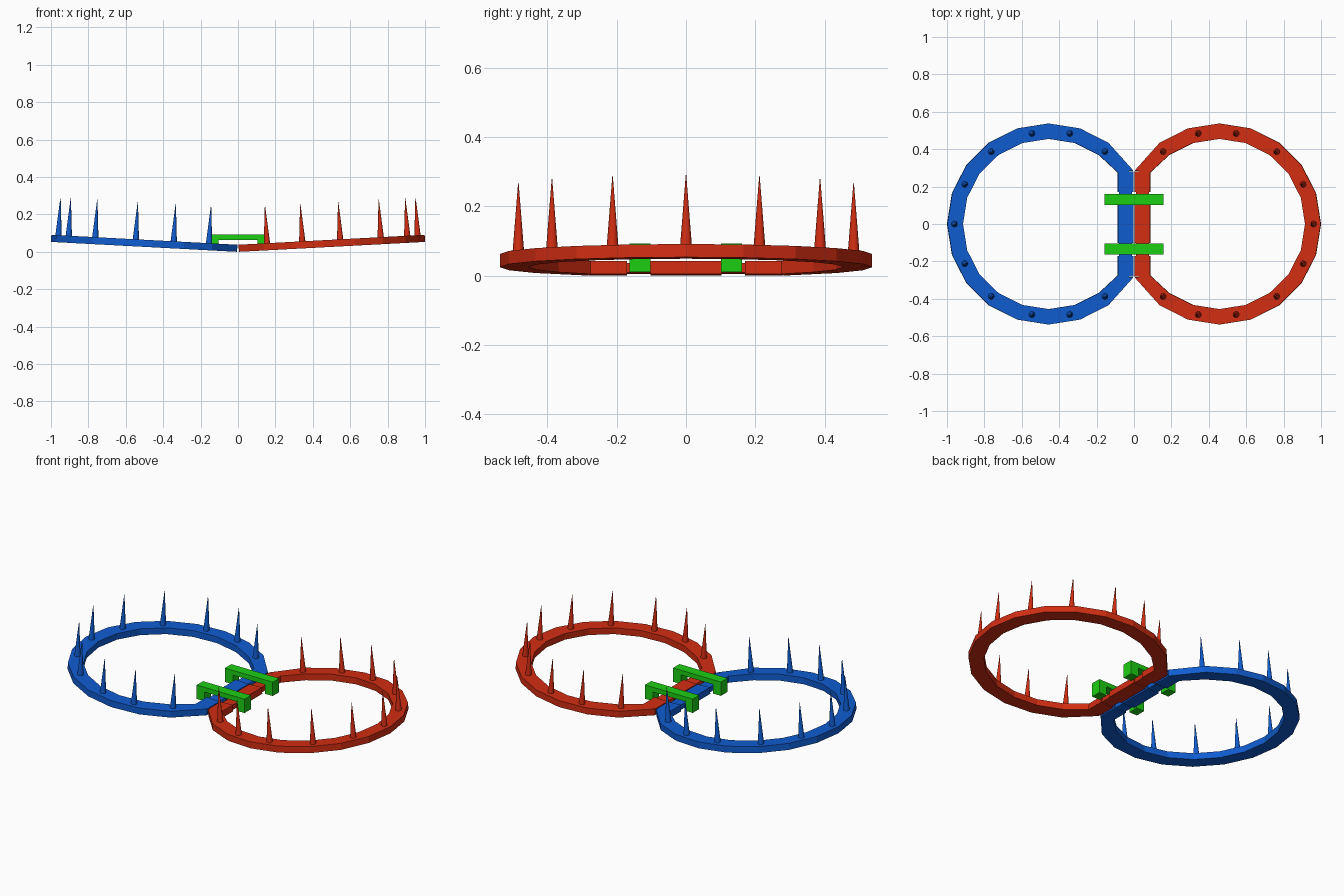
import bpy, bmesh, math
from mathutils import Matrix, Vector

cube = bpy.data.objects.get("Cube")
if cube:
    bpy.data.objects.remove(cube, do_unlink=True)


def material(name, rgb):
    m = bpy.data.materials.new(name)
    m.use_nodes = True
    m.diffuse_color = (*rgb, 1)
    m.node_tree.nodes["Principled BSDF"].inputs["Base Color"].default_value = (*rgb, 1)
    return m


RED = material("red", (0.64, 0.026, 0.006))
BLUE = material("blue", (0.005, 0.11, 0.64))
GREEN = material("green", (0.012, 0.62, 0.007))

THICK = 0.038                                   # ring height
TILT = Matrix.Rotation(-math.radians(3.05), 4, 'Y')
MIRROR = Matrix.Scale(-1, 4, Vector((1, 0, 0)))


def finish(name, bm, mat, matrix=Matrix()):
    bm.transform(matrix)
    bmesh.ops.recalc_face_normals(bm, faces=bm.faces)
    me = bpy.data.meshes.new(name)
    bm.to_mesh(me)
    bm.free()
    me.materials.append(mat)
    ob = bpy.data.objects.new(name, me)
    bpy.context.collection.objects.link(ob)
    return ob


def add_box(bm, x0, x1, y0, y1, z0, z1):
    size = Matrix.Diagonal((x1 - x0, y1 - y0, z1 - z0, 1))
    mid = Matrix.Translation(((x0 + x1) / 2, (y0 + y1) / 2, (z0 + z1) / 2))
    bmesh.ops.create_cube(bm, size=1, matrix=mid @ size)


def ring(name, mat, matrix):
    """Open twenty-sided hoop whose two ends meet the straight bar."""
    bm = bmesh.new()
    angles = [math.radians(a) for a in range(-126, 127, 18)]

    def outline(rx, ry, end_x, end_y):
        pts = [(0.4585 + rx * math.cos(a), ry * math.sin(a)) for a in angles]
        return [(end_x, -end_y)] + pts + [(end_x, end_y)]

    outer = outline(0.543, 0.5375, 0.005, 0.285)
    inner = outline(0.459, 0.455, 0.088, 0.275)
    rows = []
    for o, i in zip(outer, inner):
        rows.append([bm.verts.new((*p, z)) for p, z in
                     ((o, 0), (o, THICK), (i, THICK), (i, 0))])
    for a, b in zip(rows, rows[1:]):
        for k in range(4):
            bm.faces.new((a[k], a[(k + 1) % 4], b[(k + 1) % 4], b[k]))
    bm.faces.new(rows[0])
    bm.faces.new(rows[-1])
    finish(name, bm, mat, matrix)


def bar(name, mat, matrix):
    """Straight side: three blocks with slimmer necks where the clips sit."""
    bm = bmesh.new()
    for y0, y1 in ((-0.282, -0.17), (-0.102, 0.102), (0.17, 0.282)):
        add_box(bm, 0.005, 0.088, y0, y1, 0, THICK)
    for y in (-0.136, 0.136):
        add_box(bm, 0.012, 0.081, y - 0.035, y + 0.035, 0.004, THICK - 0.006)
    finish(name, bm, mat, matrix)


def spikes(name, mat, matrix):
    """Eleven slender cones standing on the hoop."""
    bm = bmesh.new()
    half = [(0.157, 0.387), (0.346, 0.484), (0.549, 0.484), (0.766, 0.387), (0.908, 0.212)]
    spots = half + [(x, -y) for x, y in half] + [(0.963, 0)]
    for x, y in spots:
        bmesh.ops.create_cone(bm, cap_ends=True, segments=12, radius1=0.017, radius2=0.0008,
                              depth=0.204,
                              matrix=Matrix.Translation((x, y, THICK - 0.003 + 0.102)))
    ob = finish(name, bm, mat, matrix)
    bpy.ops.object.select_all(action='DESELECT')
    ob.select_set(True)
    bpy.context.view_layer.objects.active = ob
    bpy.ops.object.shade_smooth_by_angle(angle=math.radians(40))


# two mirrored jaws, each rising outwards from the middle
for side, mat, matrix in (("left", RED, TILT), ("right", BLUE, MIRROR @ TILT)):
    ring(side + "_ring", mat, matrix)
    bar(side + "_bar", mat, matrix)
    spikes(side + "_spikes", mat, matrix)

# clips bridging the two bars
for name, y in (("front_clip", -0.133), ("back_clip", 0.131)):
    bm = bmesh.new()
    profile = [(-0.157, 0.01), (-0.157, 0.092), (0.157, 0.092), (0.157, 0.01),
               (0.105, 0.01), (0.105, 0.064), (-0.105, 0.064), (-0.105, 0.01)]
    face = bm.faces.new([bm.verts.new((x, y - 0.03, z)) for x, z in profile])
    out = bmesh.ops.extrude_face_region(bm, geom=[face])
    moved = [v for v in out["geom"] if isinstance(v, bmesh.types.BMVert)]
    bmesh.ops.translate(bm, vec=(0, 0.06, 0), verts=moved)
    finish(name, bm, GREEN)
